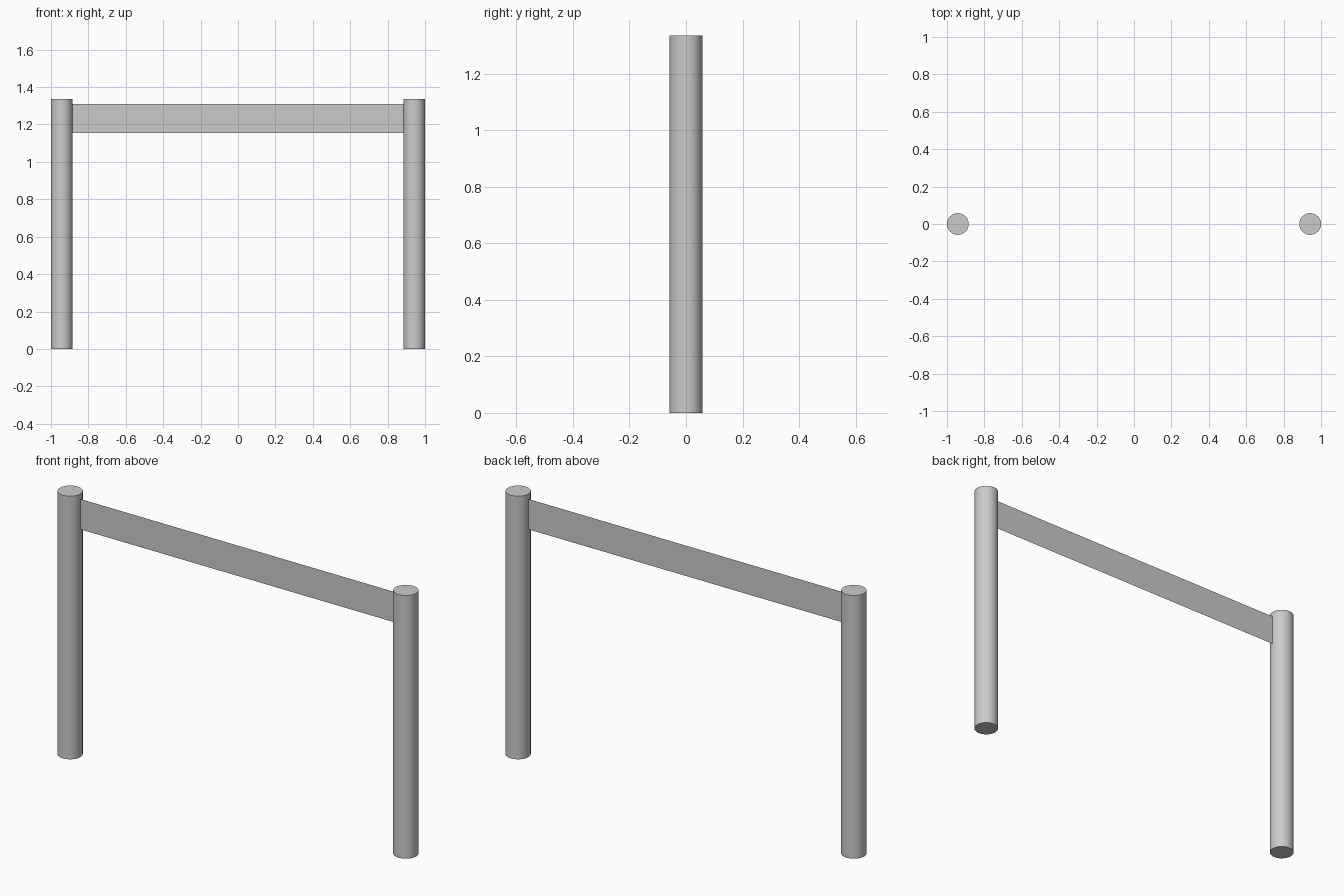
import bpy, bmesh, math

if "Cube" in bpy.data.objects:
    bpy.data.objects.remove(bpy.data.objects["Cube"])

R, H = 0.058, 1.335          # post radius and height
X = 1.0 - R                  # post centre

# Round posts
for name, sx in (("left_post", -1), ("right_post", 1)):
    bpy.ops.mesh.primitive_cylinder_add(vertices=48, radius=R, depth=H,
                                        location=(sx * X, 0, H / 2))
    post = bpy.context.object
    post.name = name
    bpy.ops.object.shade_smooth_by_angle(angle=math.radians(30))

# Paper-thin banner panel between the posts
E, Z0, Z1 = X - R, 1.155, 1.309
bm = bmesh.new()
bm.faces.new([bm.verts.new(p) for p in
              ((-E, 0, Z0), (E, 0, Z0), (E, 0, Z1), (-E, 0, Z1))])
mesh = bpy.data.meshes.new("cross_panel")
bm.to_mesh(mesh)
bm.free()
bpy.context.collection.objects.link(bpy.data.objects.new("cross_panel", mesh))
